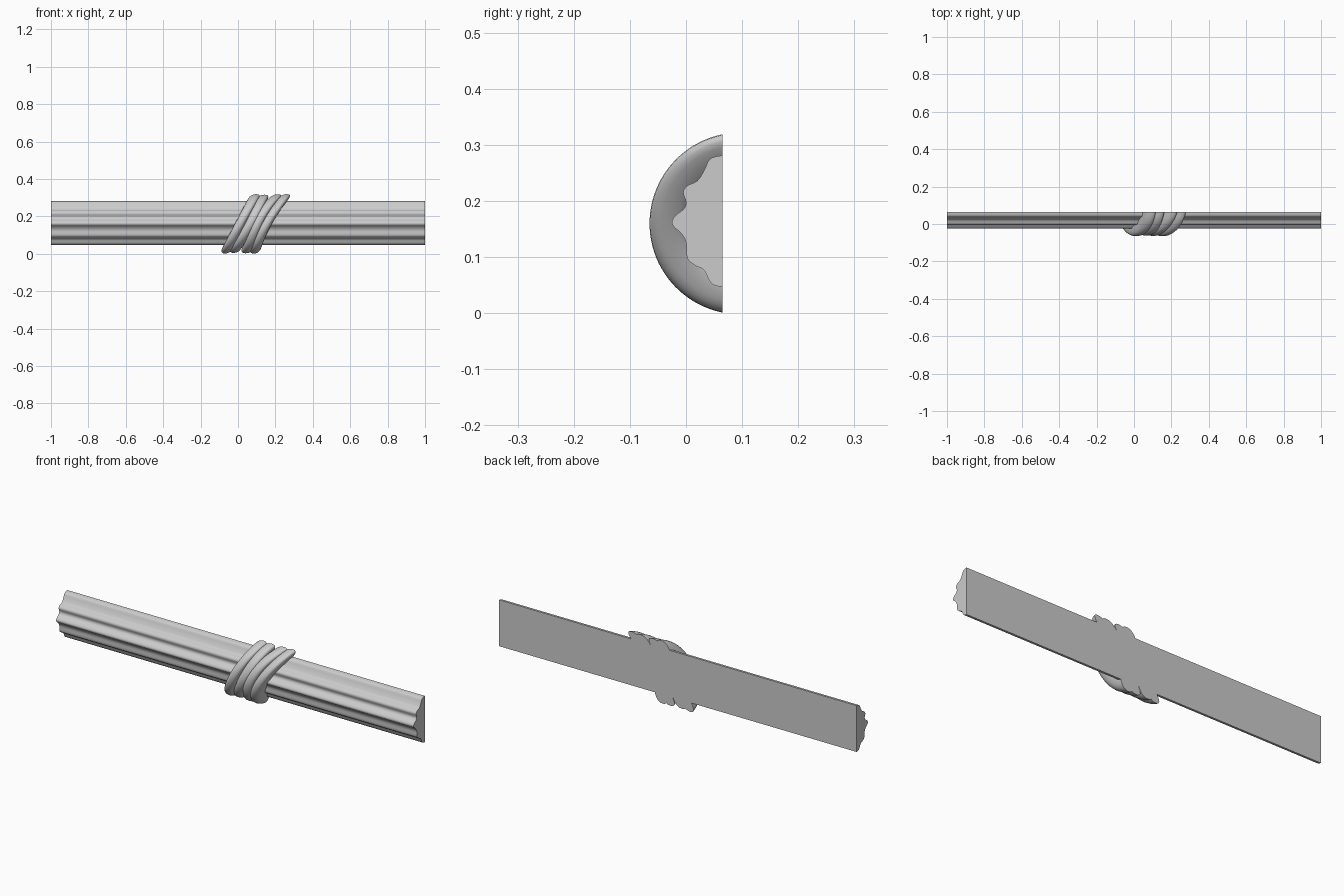
import bpy, bmesh, math
from mathutils import Vector

if "Cube" in bpy.data.objects:
    bpy.data.objects.remove(bpy.data.objects["Cube"])

BACK = 0.065            # flat rear plane
CY, CZ = 0.097, 0.16    # centre of the binding arc


def finish(bm, name, angle):
    bmesh.ops.recalc_face_normals(bm, faces=bm.faces)
    mesh = bpy.data.meshes.new(name)
    bm.to_mesh(mesh)
    bm.free()
    obj = bpy.data.objects.new(name, mesh)
    bpy.context.collection.objects.link(obj)
    bpy.ops.object.select_all(action='DESELECT')
    obj.select_set(True)
    bpy.context.view_layer.objects.active = obj
    bpy.ops.object.shade_smooth_by_angle(angle=math.radians(angle))
    return obj


def smooth_path(pts, steps):
    """Catmull-Rom curve through the given points."""
    p = [Vector(q) for q in pts]
    p = [p[0]] + p + [p[-1]]
    out = []
    for i in range(1, len(p) - 2):
        a, b, c, d = p[i - 1:i + 3]
        for k in range(steps):
            t = k / steps
            out.append(0.5 * (2 * b + (c - a) * t + (2 * a - 5 * b + 4 * c - d) * t * t
                              + (3 * b - a - 3 * c + d) * t ** 3))
    return out + [p[-1]]


# Bundle of rods: scalloped half profile (y, z) extruded along x
profile = [(.065, .281), (.052, .279), (.041, .273), (.032, .254), (.02, .236),
           (.002, .227), (-.005, .215), (0, .198), (-.004, .186), (-.019, .174),
           (-.025, .163), (-.021, .153), (-.010, .144), (0, .127), (.002, .099),
           (.015, .086), (.032, .077), (.041, .059), (.050, .050), (.065, .047)]
bm = bmesh.new()
outline = smooth_path(profile, 4)
face = bm.faces.new([bm.verts.new((-1, q.x, q.y)) for q in outline])
ext = bmesh.ops.extrude_face_region(bm, geom=[face], use_keep_orig=True)
bmesh.ops.translate(bm, vec=(2, 0, 0),
                    verts=[g for g in ext['geom'] if isinstance(g, bmesh.types.BMVert)])
finish(bm, "rod_bundle", 40)


# Binding: slanted strands bent around the front, cut flat at the back
def strand_x(f, z):
    left = -0.10 + 0.52 * z
    right = 0.115 + 0.27 * z + 0.9 * z * z
    return left + (right - left) * f


def strand(index, f, half, top):
    bm = bmesh.new()
    rings = []
    n, sides = 48, 20
    for i in range(n + 1):
        a = math.radians(-88 + 176 * i / n)
        wob = 0.035 * math.sin(2.3 * a + index * 1.9) if 0 < index < 3 else 0
        ring = []
        for k in range(sides):
            t = 2 * math.pi * k / sides
            c, s = math.cos(t), math.sin(t)
            r = top - 0.036 + 0.036 * math.copysign(abs(s) ** 0.8, s)
            z = CZ + r * math.sin(a)
            u = f + wob + half * math.copysign(abs(c) ** 0.8, c)
            ring.append(bm.verts.new((strand_x(u, z), CY - r * math.cos(a), z)))
        rings.append(ring)
    for r0, r1 in zip(rings, rings[1:]):
        for k in range(sides):
            m = (k + 1) % sides
            bm.faces.new((r0[k], r0[m], r1[m], r1[k]))
    cut = bmesh.ops.bisect_plane(bm, geom=bm.verts[:] + bm.edges[:] + bm.faces[:],
                                 plane_co=(0, BACK, 0), plane_no=(0, 1, 0), clear_outer=True)
    edges = [g for g in cut['geom_cut'] if isinstance(g, bmesh.types.BMEdge)]
    bmesh.ops.edgeloop_fill(bm, edges=edges)
    finish(bm, f"binding_strand_{index + 1}", 50)


for i, (f, half, top) in enumerate([(.14, .14, .162), (.38, .15, .159),
                                    (.63, .15, .161), (.86, .14, .162)]):
    strand(i, f, half, top)
